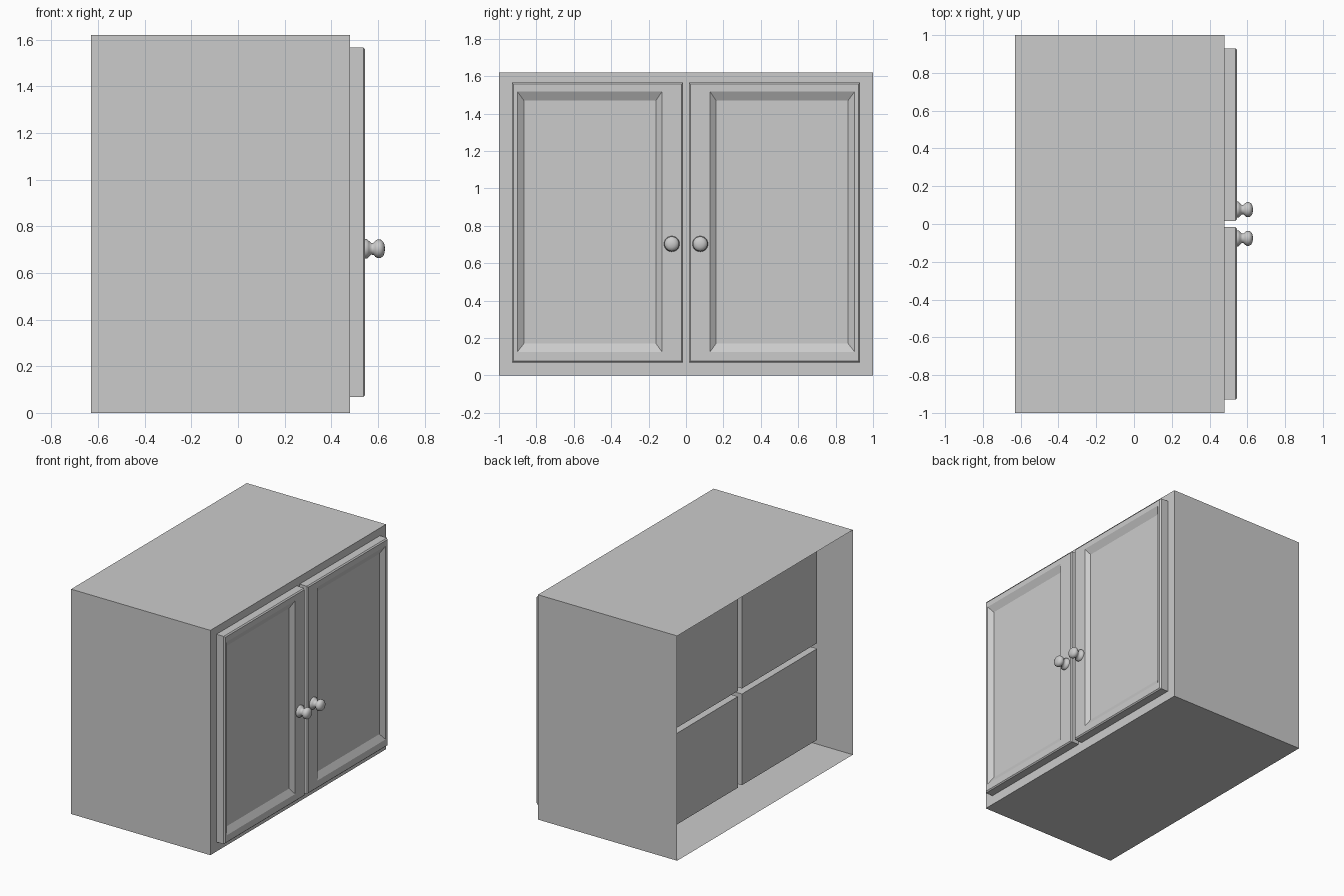
import bpy, bmesh, math

if "Cube" in bpy.data.objects:
    bpy.data.objects.remove(bpy.data.objects["Cube"])

BACK, FRONT, DOOR_X = -0.63, 0.48, 0.545
CELL_BACK = -0.43


def finish(name, bm, smooth=False):
    bmesh.ops.remove_doubles(bm, verts=bm.verts, dist=1e-5)
    bmesh.ops.recalc_face_normals(bm, faces=bm.faces)
    me = bpy.data.meshes.new(name)
    bm.to_mesh(me)
    bm.free()
    ob = bpy.data.objects.new(name, me)
    bpy.context.collection.objects.link(ob)
    if smooth:
        bpy.ops.object.select_all(action='DESELECT')
        ob.select_set(True)
        bpy.context.view_layer.objects.active = ob
        bpy.ops.object.shade_smooth_by_angle(angle=math.radians(50))
    return ob


def rect(bm, x, y0, y1, z0, z1):
    """Four corner vertices of a rectangle facing +x."""
    return [bm.verts.new(c) for c in
            ((x, y0, z0), (x, y1, z0), (x, y1, z1), (x, y0, z1))]


def bridge(bm, a, b):
    for i in range(4):
        j = (i + 1) % 4
        bm.faces.new((a[i], a[j], b[j], b[i]))


# Carcass: thin shell open at the back, face frame with four compartments
bm = bmesh.new()
bridge(bm, rect(bm, BACK, -1, 1, 0, 1.62), rect(bm, FRONT, -1, 1, 0, 1.62))
ys = [-1, -0.88, -0.023, 0.023, 0.88, 1]
zs = [0, 0.10, 0.757, 0.797, 1.50, 1.62]
for i in range(5):
    for j in range(5):
        cell = (ys[i], ys[i + 1], zs[j], zs[j + 1])
        front = rect(bm, FRONT, *cell)
        if i % 2 and j % 2:
            rear = rect(bm, CELL_BACK, *cell)
            bridge(bm, front, rear)
            bm.faces.new(rear)
        else:
            bm.faces.new(front)
finish("cabinet_carcass", bm)

# Knob outline as (x, radius)
KNOB = [(0.543, 0.042), (0.553, 0.042), (0.561, 0.034), (0.571, 0.025),
        (0.581, 0.026), (0.589, 0.035), (0.598, 0.040), (0.612, 0.039),
        (0.622, 0.031), (0.628, 0.018), (0.63, 0.0)]

for side, s in (("right", 1), ("left", -1)):
    # Door: chamfered slab with a sloped recessed panel
    bm = bmesh.new()
    rings = [(FRONT, 0.016, 0.93, 0.068, 1.565),
             (DOOR_X - 0.008, 0.016, 0.93, 0.068, 1.565),
             (DOOR_X, 0.024, 0.922, 0.076, 1.557),
             (DOOR_X, 0.128, 0.902, 0.125, 1.518),
             (DOOR_X - 0.025, 0.16, 0.867, 0.17, 1.47)]
    loops = [rect(bm, x, s * a, s * b, c, d) for x, a, b, c, d in rings]
    for a, b in zip(loops, loops[1:]):
        bridge(bm, a, b)
    bm.faces.new(loops[0])
    bm.faces.new(loops[-1])
    finish("door_" + side, bm)

    # Knob: outline spun around the x axis
    bm = bmesh.new()
    y, z = s * 0.076, 0.703
    vs = [bm.verts.new((x, y, z + r)) for x, r in KNOB]
    es = [bm.edges.new(p) for p in zip(vs, vs[1:])]
    bmesh.ops.spin(bm, geom=vs + es, cent=(0, y, z), axis=(1, 0, 0),
                   angle=2 * math.pi, steps=24)
    finish("knob_" + side, bm, True)
